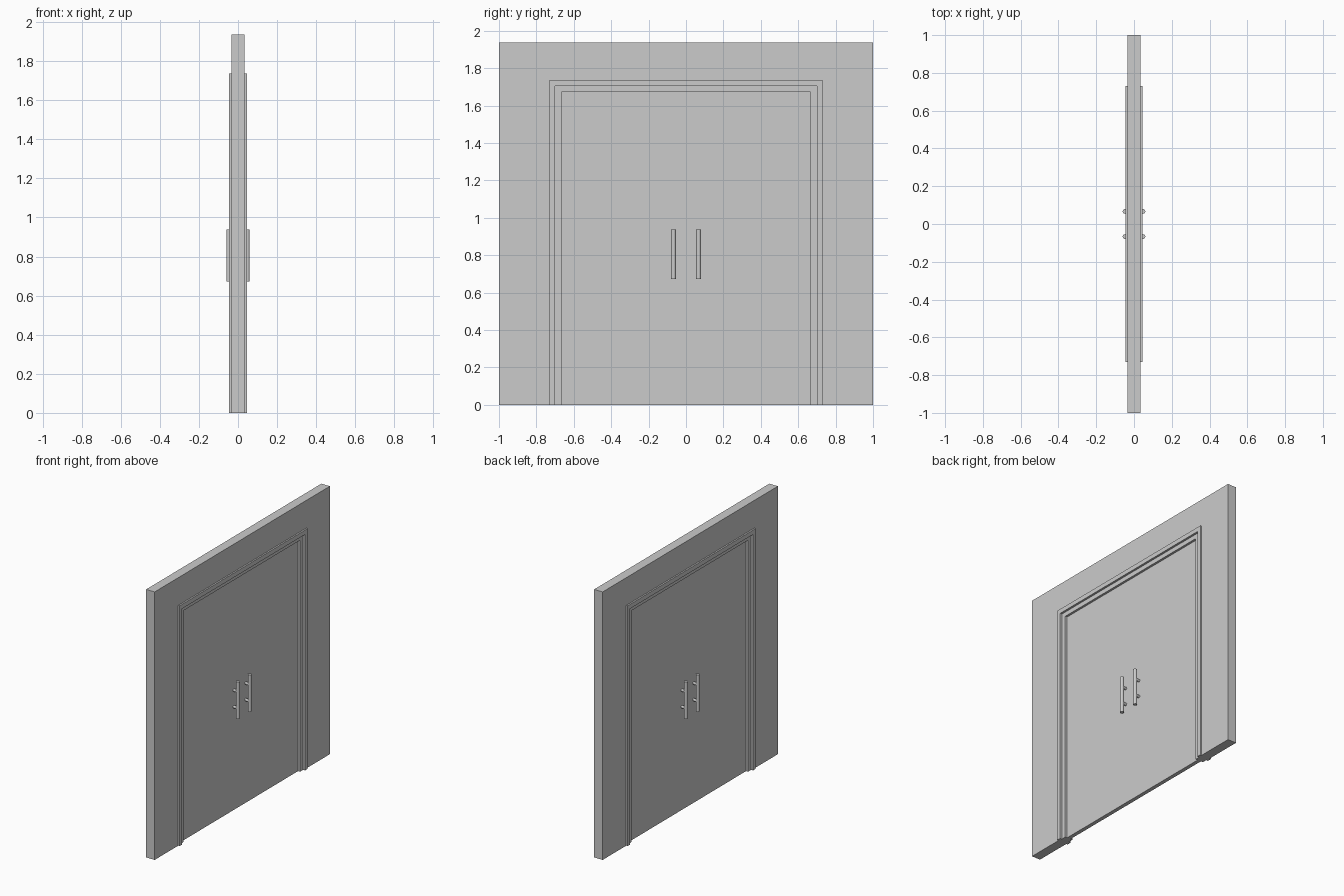
import bpy, bmesh
from math import pi
from mathutils import Matrix

if "Cube" in bpy.data.objects:
    bpy.data.objects.remove(bpy.data.objects["Cube"])


def make_object(name, bm):
    bmesh.ops.recalc_face_normals(bm, faces=bm.faces)
    mesh = bpy.data.meshes.new(name)
    bm.to_mesh(mesh)
    bm.free()
    obj = bpy.data.objects.new(name, mesh)
    bpy.context.collection.objects.link(obj)
    return obj


def extrude_outline(name, outline, half_depth):
    """Extrude a (y, z) outline symmetrically along x."""
    bm = bmesh.new()
    face = bm.faces.new([bm.verts.new((-half_depth, y, z)) for y, z in outline])
    geom = bmesh.ops.extrude_face_region(bm, geom=[face])["geom"]
    verts = [v for v in geom if isinstance(v, bmesh.types.BMVert)]
    bmesh.ops.translate(bm, verts=verts, vec=(2 * half_depth, 0, 0))
    return make_object(name, bm)


def arch(name, outer, inner, half_depth):
    """Square doorway surround; outer and inner are (half width, top)."""
    (a, t), (b, s) = outer, inner
    outline = [(-a, 0), (-a, t), (a, t), (a, 0), (b, 0), (b, s), (-b, s), (-b, 0)]
    return extrude_outline(name, outline, half_depth)


def cylinder(bm, radius, length, matrix):
    bmesh.ops.create_cone(bm, cap_ends=True, segments=16, radius1=radius,
                          radius2=radius, depth=length, matrix=matrix)


WALL, CASING = (1.0, 1.936), (0.731, 1.736)
JAMB, DOOR = (0.701, 1.704), (0.666, 1.672)
DOOR_HALF = 0.014

# Wall and the nested steps down to the door
arch("wall", WALL, CASING, 0.034)
arch("door_casing", CASING, JAMB, 0.045)
arch("door_jamb", JAMB, DOOR, 0.03)
w, h = DOOR
extrude_outline("door_panel", [(-w, 0), (-w, h), (w, h), (w, 0)], DOOR_HALF)

# Pull handles: a vertical bar on two pegs, both leaves and both sides
RADIUS, BAR_X, BAR_Z = 0.013, 0.047, 0.805
for side, side_name in ((1, "front"), (-1, "back")):
    for leaf, leaf_name in ((1, "right"), (-1, "left")):
        bm = bmesh.new()
        y = leaf * 0.067
        cylinder(bm, RADIUS, 0.266, Matrix.Translation((side * BAR_X, y, BAR_Z)))
        for dz in (-0.06, 0.06):
            mid = side * (BAR_X + DOOR_HALF) / 2
            cylinder(bm, 0.01, BAR_X - DOOR_HALF,
                     Matrix.Translation((mid, y, BAR_Z + dz)) @ Matrix.Rotation(pi / 2, 4, 'Y'))
        obj = make_object(f"handle_{side_name}_{leaf_name}", bm)
        bpy.ops.object.select_all(action='DESELECT')
        obj.select_set(True)
        bpy.context.view_layer.objects.active = obj
        bpy.ops.object.shade_smooth_by_angle()
